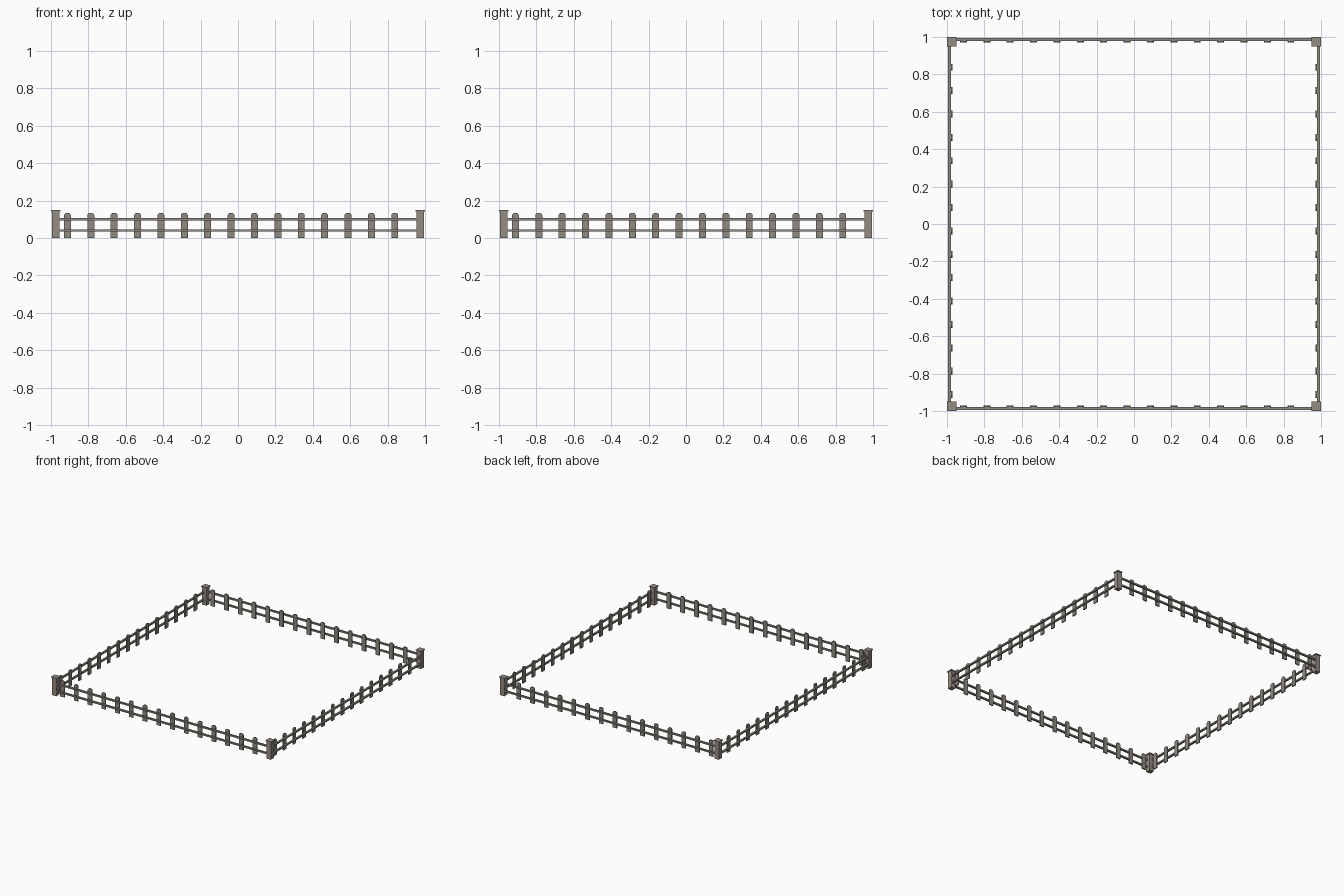
import bpy, bmesh, math
from mathutils import Matrix

if "Cube" in bpy.data.objects:
    bpy.data.objects.remove(bpy.data.objects["Cube"])

def material(name, rgb):
    m = bpy.data.materials.new(name)
    m.diffuse_color = (*rgb, 1)
    m.use_nodes = True
    m.node_tree.nodes["Principled BSDF"].inputs["Base Color"].default_value = m.diffuse_color
    return m

post_mat = material("post wood", (0.30, 0.265, 0.23))
wood_mat = material("weathered wood", (0.28, 0.26, 0.22))

def finish(name, bm, mat):
    bmesh.ops.recalc_face_normals(bm, faces=bm.faces)
    me = bpy.data.meshes.new(name)
    bm.to_mesh(me)
    bm.free()
    me.materials.append(mat)
    ob = bpy.data.objects.new(name, me)
    bpy.context.collection.objects.link(ob)
    return ob

def box(bm, x0, x1, y0, y1, z0, z1):
    m = Matrix.Translation(((x0 + x1) / 2, (y0 + y1) / 2, (z0 + z1) / 2))
    bmesh.ops.create_cube(bm, size=1, matrix=m @ Matrix.Diagonal((x1 - x0, y1 - y0, z1 - z0, 1)))

def picket(bm, x, y0, y1, w=0.0185, shoulder=0.122, top=0.135):
    # board with a low rounded top
    prof = [(-w, 0), (w, 0)]
    prof += [(w * math.cos(a), shoulder + (top - shoulder) * math.sin(a))
             for a in (math.pi * i / 6 for i in range(7))]
    f = bm.faces.new([bm.verts.new((x + px, y0, pz)) for px, pz in prof])
    ext = bmesh.ops.extrude_face_region(bm, geom=[f], use_keep_orig=True)
    for v in ext["geom"]:
        if isinstance(v, bmesh.types.BMVert):
            v.co.y = y1

# one fence side per direction: rails outside, pickets on the inner face
for name, along_y, s in (("front", False, -1), ("back", False, 1),
                         ("left", True, -1), ("right", True, 1)):
    swap = Matrix(((0, 1, 0, 0), (1, 0, 0, 0), (0, 0, 1, 0), (0, 0, 0, 1)))
    rails, boards = bmesh.new(), bmesh.new()
    for z in (0.04, 0.10):
        box(rails, -0.97, 0.97, *sorted((s * 0.979, s * 0.994)), z - 0.006, z + 0.006)
    for i in range(15):
        picket(boards, -0.912 + 0.125 * i, s * 0.979, s * 0.970)
    for part, bm in (("rails", rails), ("pickets", boards)):
        if along_y:
            bm.transform(swap)
        finish(f"{name}_{part}", bm, wood_mat)

# corner posts with thin overhanging caps
for sx in (-1, 1):
    for sy in (-1, 1):
        bm = bmesh.new()
        x, y = sx * 0.975, sy * 0.975
        box(bm, x - 0.02, x + 0.02, y - 0.02, y + 0.02, 0, 0.143)
        box(bm, x - 0.025, x + 0.025, y - 0.025, y + 0.025, 0.143, 0.15)
        finish("corner_post", bm, post_mat)
